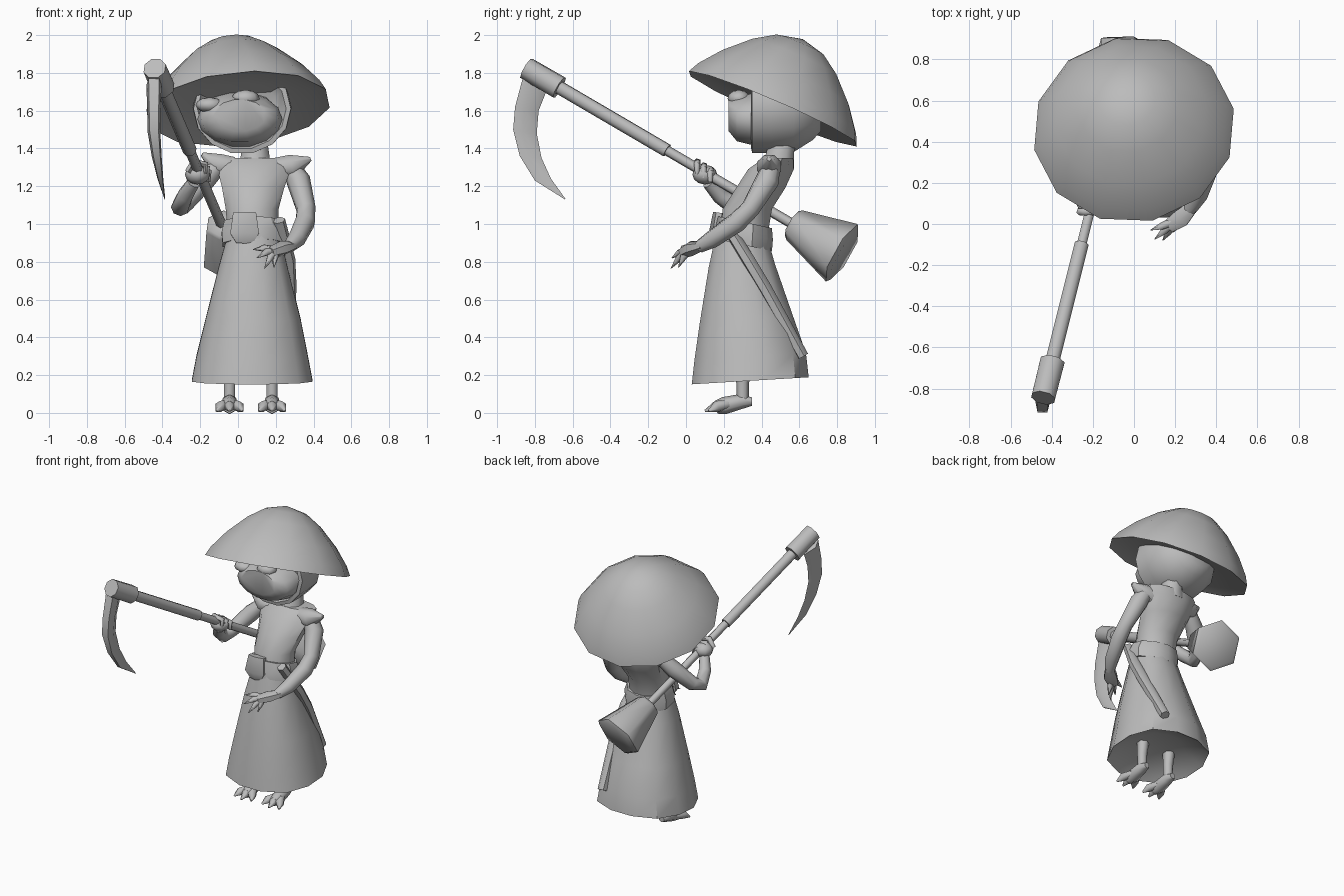
import bpy, bmesh, math
from mathutils import Vector, Matrix

grey = bpy.data.materials.new("plain_grey")
grey.diffuse_color = (0.5, 0.5, 0.5, 1)


def finish(name, bm, angle=35):
    bmesh.ops.remove_doubles(bm, verts=bm.verts, dist=0.0005)
    bmesh.ops.recalc_face_normals(bm, faces=bm.faces)
    me = bpy.data.meshes.new(name)
    bm.to_mesh(me)
    bm.free()
    me.materials.append(grey)
    for p in me.polygons:
        p.use_smooth = True
    me.set_sharp_from_angle(angle=math.radians(angle))
    ob = bpy.data.objects.new(name, me)
    bpy.context.collection.objects.link(ob)
    return ob


def skin(name, rings, angle=35):
    """Join equal-sized rings of points, with a cap at both ends."""
    bm = bmesh.new()
    vs = [[bm.verts.new(p) for p in r] for r in rings]
    n = len(vs[0])
    for a, b in zip(vs, vs[1:]):
        for i in range(n):
            j = (i + 1) % n
            bm.faces.new((a[i], a[j], b[j], b[i]))
    bm.faces.new(vs[0])
    bm.faces.new(vs[-1])
    return finish(name, bm, angle)


def loft(name, sections, sides=12, slope=0.0, angle=35, corner=0.0):
    """Horizontal ellipses: (z, cx, cy, rx, ry); corner pushes the diagonals out."""
    rings = []
    for z, cx, cy, rx, ry in sections:
        ring = []
        for i in range(sides):
            a = math.tau * (i + 0.5) / sides
            s = 1 + corner * math.sin(2 * a) ** 2
            y = ry * math.sin(a) * s
            ring.append((cx + rx * math.cos(a) * s, cy + y, z + slope * y))
        rings.append(ring)
    return skin(name, rings, angle)


def tube(name, pts, radii, sides=6, flat=1.0, angle=62):
    """Tapered tube along a path."""
    pts = [Vector(p) for p in pts]
    rings, q, last = [], None, None
    for k, p in enumerate(pts):
        d = (pts[min(k + 1, len(pts) - 1)] - pts[max(k - 1, 0)]).normalized()
        q = d.to_track_quat('Z', 'Y') if q is None else last.rotation_difference(d) @ q
        last = d
        ring = []
        for i in range(sides):
            a = math.tau * (i + 0.5) / sides
            ring.append(p + q @ Vector((radii[k] * math.cos(a), radii[k] * flat * math.sin(a), 0)))
        rings.append(ring)
    return skin(name, rings, angle)


def ball(name, c, r, u=10, v=7):
    bm = bmesh.new()
    bmesh.ops.create_uvsphere(bm, u_segments=u, v_segments=v, radius=1,
                              matrix=Matrix.Translation(c) @ Matrix.Diagonal((*r, 1)))
    return finish(name, bm, 60)


def along_y(name, sections, sides=14, angle=50):
    """Upright ellipses stacked along y: (y, rx, rz, cx, cz)."""
    return skin(name, [[(cx + rx * math.cos(math.tau * i / sides), y,
                         cz + rz * math.sin(math.tau * i / sides)) for i in range(sides)]
                       for y, rx, rz, cx, cz in sections], angle)


# Wide domed hat, tilted back, with a shallow underside
profile = [(0.0, 0.05), (0.25, 0.04), (0.42, 0.025), (0.495, 0.0), (0.465, 0.06),
           (0.375, 0.175), (0.25, 0.295), (0.14, 0.368), (0.0, 0.403)]
normal = Vector((-0.1, 0.43, 1)).normalized()
q = Vector((0, 0, 1)).rotation_difference(normal)
skin("hat", [[Vector((0, 0.46, 1.61)) + q @ Vector((r * math.cos(math.tau * i / 12 + 0.2),
                                                   r * math.sin(math.tau * i / 12 + 0.2), h))
              for i in range(12)] for r, h in profile], 45)

# Hooded head, face and eyes
along_y("hooded_head", [(0.4, 0.2, 0.18, 0.02, 1.59), (0.345, 0.235, 0.215, 0.02, 1.61),
                        (0.35, 0.258, 0.24, 0.022, 1.61), (0.45, 0.262, 0.245, 0.022, 1.615),
                        (0.57, 0.245, 0.235, 0.025, 1.61), (0.67, 0.175, 0.16, 0.025, 1.6),
                        (0.715, 0.09, 0.08, 0.025, 1.57)])
along_y("face", [(0.45, 0.22, 0.16, 0.01, 1.55), (0.35, 0.225, 0.14, 0.01, 1.555),
                 (0.27, 0.205, 0.12, 0.01, 1.555), (0.225, 0.14, 0.085, 0.01, 1.575)])
ball("eye_left", (-0.15, 0.29, 1.63), (0.075, 0.06, 0.04), 8, 6)
ball("eye_right", (0.04, 0.28, 1.665), (0.075, 0.06, 0.045), 8, 6)

# Neck and torso
tube("neck", [(0.09, 0.49, 1.31), (0.09, 0.505, 1.4), (0.07, 0.53, 1.48)], [0.09, 0.075, 0.08], 8)
loft("torso", [(0.96, 0.08, 0.31, 0.14, 0.13), (1.08, 0.075, 0.325, 0.145, 0.135),
               (1.19, 0.08, 0.395, 0.17, 0.135), (1.29, 0.085, 0.45, 0.2, 0.125),
               (1.35, 0.09, 0.49, 0.2, 0.08)], 12)
tube("shoulder_right", [(0.2, 0.45, 1.295), (0.29, 0.44, 1.305), (0.385, 0.44, 1.345)],
     [0.06, 0.068, 0.012], 8)
tube("shoulder_left", [(-0.03, 0.46, 1.3), (-0.11, 0.45, 1.315), (-0.19, 0.44, 1.37)],
     [0.06, 0.064, 0.012], 8)

# Belt with sash knot
loft("belt", [(0.89, 0.085, 0.3, 0.175, 0.155), (0.95, 0.085, 0.305, 0.18, 0.155),
              (1.01, 0.08, 0.31, 0.16, 0.145)], 10, -0.22)
tube("belt_knot", [(0.035, 0.165, 0.9), (0.035, 0.16, 0.95), (0.035, 0.175, 1.06)],
     [0.05, 0.088, 0.07], 6, 0.45)

# Long skirt with slightly squared corners and a shallow underside
loft("skirt", [(0.25, 0.08, 0.34, 0.15, 0.15), (0.2, 0.075, 0.34, 0.28, 0.27),
               (0.17, 0.075, 0.34, 0.325, 0.315), (0.3, 0.075, 0.34, 0.3, 0.3),
               (0.5, 0.08, 0.32, 0.255, 0.25), (0.78, 0.08, 0.295, 0.183, 0.178),
               (0.95, 0.085, 0.29, 0.14, 0.135)], 12, 0.06, 40, 0.07)

# Legs and clawed feet
for side, x in (("left", -0.045), ("right", 0.18)):
    tube("leg_" + side, [(x, 0.3, 0.06), (x, 0.3, 0.16), (x, 0.31, 0.3)], [0.032, 0.034, 0.046], 6)
    tube("foot_" + side, [(x, 0.35, 0.06), (x, 0.29, 0.06), (x, 0.2, 0.038), (x, 0.16, 0.03)],
         [0.022, 0.04, 0.046, 0.035], 6)
    for k in (-1, 0, 1):
        tube("toe_" + side, [(x + 0.02 * k, 0.22, 0.045), (x + 0.048 * k, 0.16, 0.034),
                             (x + 0.07 * k, 0.1 + 0.02 * abs(k), 0.01)], [0.025, 0.03, 0.006], 6)

# Sheath hanging from the belt
tube("sheath", [(0.215, 0.2, 1.02), (0.265, 0.33, 0.81), (0.272, 0.42, 0.66), (0.25, 0.62, 0.3)],
     [0.036, 0.04, 0.04, 0.034], 6, 0.9)

# Lowered arm with a clawed hand
tube("arm_right", [(0.28, 0.45, 1.3), (0.32, 0.43, 1.23), (0.36, 0.34, 1.08), (0.355, 0.27, 1.01),
                   (0.31, 0.14, 0.92), (0.27, 0.07, 0.88)],
     [0.05, 0.064, 0.052, 0.055, 0.048, 0.034], 8)
tube("hand_right", [(0.29, 0.09, 0.885), (0.23, 0.03, 0.87), (0.17, -0.01, 0.85)],
     [0.032, 0.05, 0.038], 6, 0.8)
for tip in ((0.08, -0.03, 0.865), (0.1, -0.075, 0.82), (0.14, -0.08, 0.765), (0.19, -0.04, 0.77)):
    b = Vector((0.2, 0.01, 0.86)).lerp(Vector(tip), 0.5) + Vector((0, 0, 0.01))
    tube("finger_right", [(0.2, 0.015, 0.86), b, tip], [0.022, 0.02, 0.002], 5, 1, 75)

# Raised arm gripping the staff
tube("arm_left", [(-0.1, 0.45, 1.31), (-0.18, 0.41, 1.23), (-0.28, 0.32, 1.11), (-0.305, 0.26, 1.09),
                  (-0.28, 0.18, 1.15), (-0.235, 0.12, 1.22)],
     [0.045, 0.058, 0.048, 0.05, 0.044, 0.036], 8)


def on_staff(y):
    return Vector((-0.23 + 0.25 * y, y, 1.33 - 0.585 * y))


ball("fist_left", on_staff(0.1) + Vector((-0.01, 0, -0.01)), (0.066, 0.066, 0.052), 8, 6)
for k in range(3):
    c = on_staff(0.06 + 0.035 * k)
    tube("finger_left", [c + Vector((-0.05, 0, -0.02)), c + Vector((-0.02, 0, 0.035)),
                         c + Vector((0.045, 0, 0.02)), c + Vector((0.04, 0, -0.03))],
         [0.018, 0.02, 0.018, 0.012], 5, 1, 75)

# Staff, sleeve, blade socket and flared tail
tube("staff", [on_staff(-0.7), on_staff(0.6)], [0.027, 0.027], 6)
tube("staff_sleeve", [on_staff(-0.68), on_staff(-0.1)], [0.037, 0.037], 8)
tube("blade_socket", [on_staff(-0.845), on_staff(-0.67)], [0.062, 0.064], 8)
tube("staff_tail", [on_staff(0.56), on_staff(0.575), on_staff(0.825), on_staff(0.84)],
     [0.075, 0.09, 0.175, 0.15], 6)

# Curved blade: outer y,z / inner y,z / centre x / half thickness
blade = [(-0.865, 1.77, -0.74, 1.70, -0.445, 0.04), (-0.905, 1.62, -0.78, 1.6, -0.445, 0.036),
         (-0.915, 1.5, -0.79, 1.48, -0.445, 0.034), (-0.88, 1.36, -0.765, 1.35, -0.43, 0.026),
         (-0.8, 1.23, -0.715, 1.24, -0.41, 0.015), (-0.641, 1.13, -0.638, 1.133, -0.387, 0.002)]
skin("blade", [[(x - t * 0.7, oy, oz), (x + t * 0.7, oy, oz), (x + t, oy * 0.6 + iy * 0.4, (oz + iz) / 2),
                (x, iy, iz), (x - t, oy * 0.6 + iy * 0.4, (oz + iz) / 2)]
               for oy, oz, iy, iz, x, t in blade], 40)
